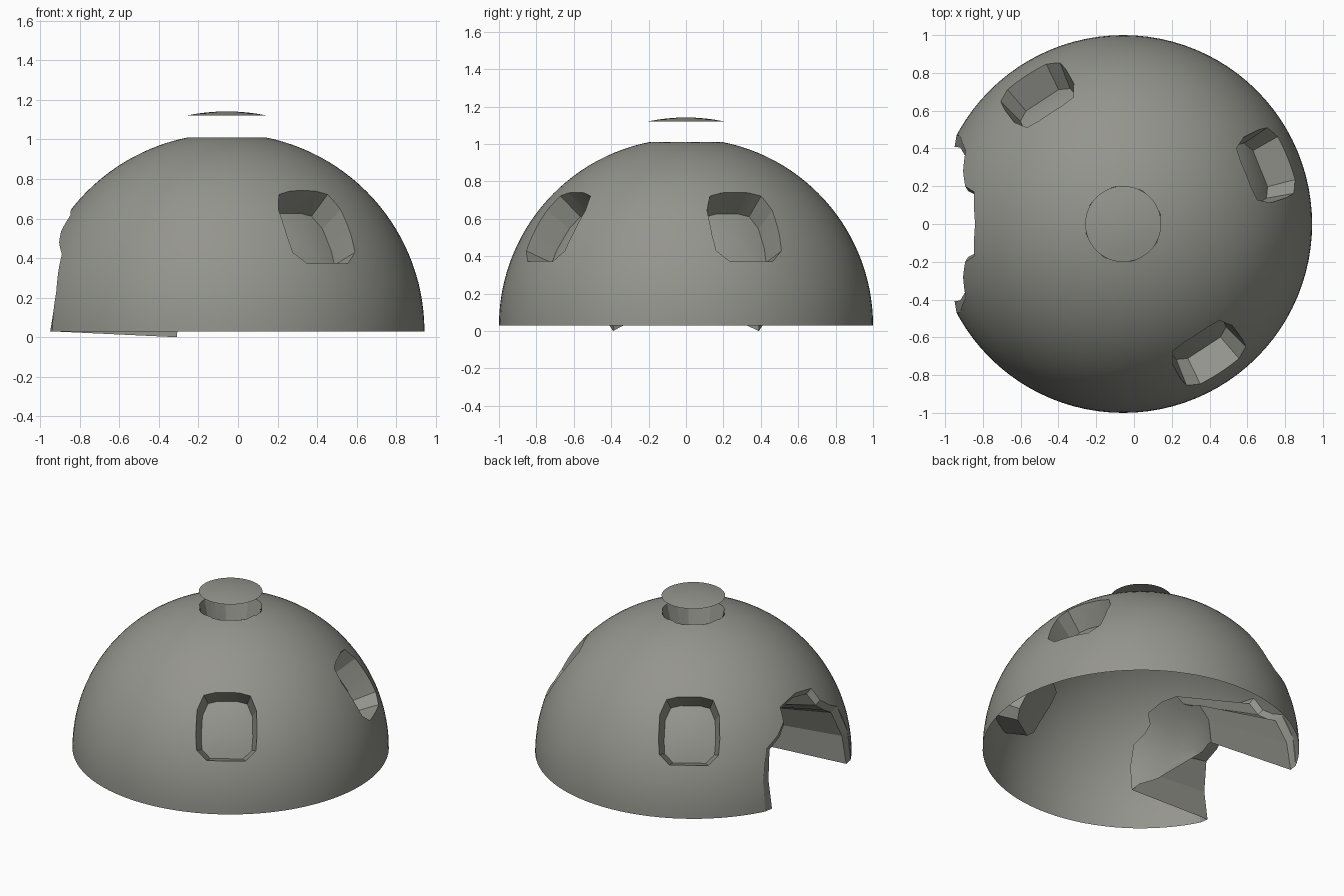
import bpy, bmesh, math
from mathutils import Vector

if "Cube" in bpy.data.objects:
    bpy.data.objects.remove(bpy.data.objects["Cube"])

CENTRE = Vector((-0.057, 0, 0.03))      # centre of the unit-radius dome

stone = bpy.data.materials.new("warm_grey")
stone.diffuse_color = (0.30, 0.30, 0.27, 1)
stone.use_nodes = True
stone.node_tree.nodes["Principled BSDF"].inputs["Base Color"].default_value = stone.diffuse_color


def make_object(name, bm):
    mesh = bpy.data.meshes.new(name)
    bm.to_mesh(mesh)
    bm.free()
    obj = bpy.data.objects.new(name, mesh)
    bpy.context.collection.objects.link(obj)
    obj.location = CENTRE
    mesh.materials.append(stone)
    return obj


def polar(az, lat):
    a, b = math.radians(az), math.radians(lat)
    return Vector((math.cos(a) * math.cos(b), math.sin(a) * math.cos(b), math.sin(b)))


def patch(bm, outline, centre, rings, place):
    """Spherical patch spanned from a centre point to an outline; returns its rim."""
    n = len(outline)
    hub = bm.verts.new(place(centre))
    prev = None
    for r in range(1, rings + 1):
        ring = [bm.verts.new(place(centre.lerp(p, r / rings).normalized())) for p in outline]
        for i in range(n):
            j = (i + 1) % n
            if prev:
                bm.faces.new((prev[i], ring[i], ring[j], prev[j]))
            else:
                bm.faces.new((hub, ring[i], ring[j]))
        prev = ring
    return prev


def recess_cutter(name, outline, centre, inner, lip=None):
    """Closed plug: curved back at inner(p), optional lip, walls out through the dome."""
    bm = bmesh.new()
    loops = [patch(bm, outline, centre, 5, inner)]
    if lip:
        loops.append([bm.verts.new(lip(p)) for p in outline])
        loops.append([bm.verts.new(p) for p in outline])
        outer = lambda p: p * 1.3
    else:
        outer = lambda p: p + (p - inner(p)) * 0.8
    loops.append(patch(bm, outline, centre, 3, outer))
    for a, b in zip(loops, loops[1:]):
        for i in range(len(outline)):
            j = (i + 1) % len(outline)
            bm.faces.new((a[i], a[j], b[j], b[i]))
    bmesh.ops.recalc_face_normals(bm, faces=bm.faces)
    obj = make_object(name, bm)
    obj.hide_render = True
    return obj


def smooth(obj, angle):
    bpy.ops.object.select_all(action='DESELECT')
    obj.select_set(True)
    bpy.context.view_layer.objects.active = obj
    bpy.ops.object.shade_smooth_by_angle(angle=math.radians(angle))


# Dome: closed hemisphere, so the cutters leave walls and backs
bm = bmesh.new()
bmesh.ops.create_uvsphere(bm, u_segments=96, v_segments=64, radius=1)
bmesh.ops.delete(bm, geom=[v for v in bm.verts if v.co.z < -1e-4], context='VERTS')
bmesh.ops.holes_fill(bm, edges=[e for e in bm.edges if e.is_boundary], sides=0)
bmesh.ops.recalc_face_normals(bm, faces=bm.faces)
dome = make_object("dome_shell", bm)

cutters = []

# Three window recesses with rounded corners, in degrees round and up
half = [(7.5, 20.0), (11.8, 23.5), (12.8, 29), (13.8, 38), (11.8, 43.8), (6, 45.2)]
shape = half + [(-a, b) for a, b in reversed(half)]
for k, az in enumerate((-56.8, 22, 123.2)):
    cutters.append(recess_cutter(f"window_cutter_{k}", [polar(az + a, b) for a, b in shape],
                                 polar(az, 32.5), lambda p: p * 0.84))


# Roof hole: round rim narrowing to an octagon
def octagon(p):
    k = 1 - 0.076 * abs(math.sin(4 * math.atan2(p.y, p.x)))
    return Vector((p.x * 0.82 * k, p.y * 0.82 * k, p.z * 0.82))


cutters.append(recess_cutter("roof_hole_cutter", [polar(i * 22.5, 78.4) for i in range(16)],
                             Vector((0, 0, 1)), octagon))

# Stepped doorway with a bevelled lip, running inward
side = [(0.50, -0.15), (0.47, 0.0), (0.465, 0.20), (0.39, 0.39), (0.28, 0.45),
        (0.20, 0.51), (0.17, 0.59)]
door = side + [(0, 0.62)] + [(-y, z) for y, z in reversed(side)]
door = [Vector((-math.sqrt(1 - y * y - z * z), y, z)) for y, z in door]
cutters.append(recess_cutter(
    "door_cutter", door, Vector((-1, 0, 0.15)).normalized(),
    lambda p: Vector((p.x * 0.83 + 0.48, p.y * 0.83, p.z * 0.66)),
    lambda p: Vector((p.x - 0.01 + 0.05 * max(p.z, 0), p.y * 0.87, p.z * 0.94))))

# Cut the openings
bpy.context.view_layer.objects.active = dome
for c in cutters:
    mod = dome.modifiers.new("cut", 'BOOLEAN')
    mod.operation, mod.solver, mod.object = 'DIFFERENCE', 'EXACT', c
    bpy.ops.object.modifier_apply(modifier=mod.name)
for c in cutters:
    bpy.data.objects.remove(c)

# Open the underside and the roof hole, drop the inner corners of the doorway
bm = bmesh.new()
bm.from_mesh(dome.data)
bm.normal_update()
unwanted = []
for f in bm.faces:
    c = f.calc_center_median()
    is_base = all(abs(v.co.z) < 1e-4 for v in f.verts)
    is_hole_floor = f.normal.z > 0.9 and math.hypot(c.x, c.y) < 0.19 and 0.6 < c.z < 0.9
    if is_base or is_hole_floor:
        unwanted.append(f)
bmesh.ops.delete(bm, geom=unwanted, context='FACES')
for v in bm.verts:
    if abs(v.co.z) < 1e-4 and abs(v.co.y) > 0.36 and v.co.length < 0.6:
        v.co.z -= 0.03
bm.to_mesh(dome.data)
bm.free()
smooth(dome, 18)

# Floating roof cap
bm = bmesh.new()
patch(bm, [polar(i * 7.5, 78.4) for i in range(48)], Vector((0, 0, 1)), 4,
      lambda p: p + Vector((0, 0, 0.112)))
cap = make_object("roof_cap", bm)
smooth(cap, 30)
